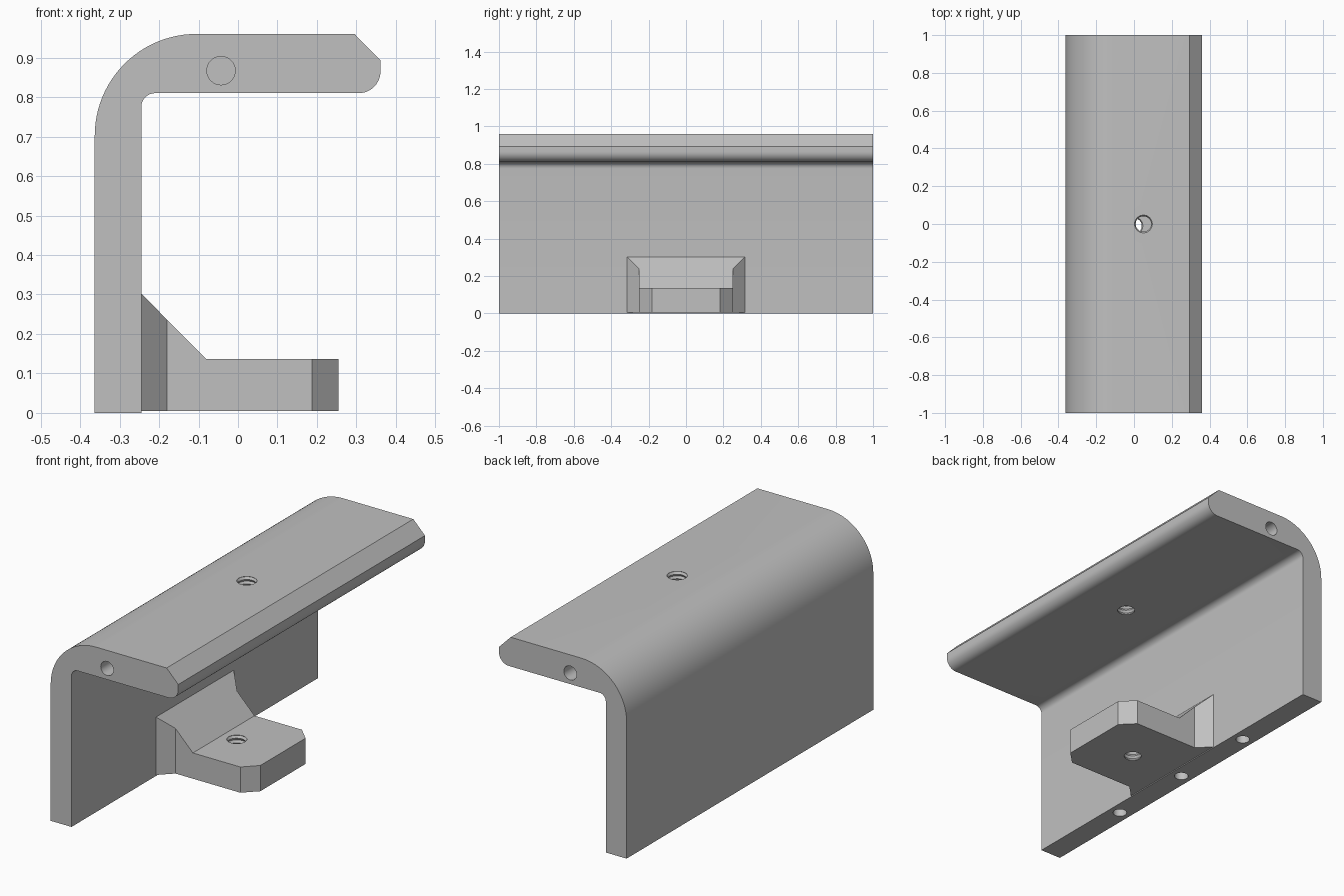
import bpy, bmesh
from math import sin, cos, pi, radians
from mathutils import Matrix, Vector

cube = bpy.data.objects.get("Cube")
if cube:
    bpy.data.objects.remove(cube, do_unlink=True)

grey = bpy.data.materials.new("plain grey")
grey.use_nodes = True
colour = (0.53, 0.53, 0.53, 1)
grey.diffuse_color = colour
grey.node_tree.nodes["Principled BSDF"].inputs["Base Color"].default_value = colour


def finish(name, bm):
    bmesh.ops.recalc_face_normals(bm, faces=bm.faces)
    mesh = bpy.data.meshes.new(name)
    bm.to_mesh(mesh)
    bm.free()
    mesh.materials.append(grey)
    obj = bpy.data.objects.new(name, mesh)
    bpy.context.collection.objects.link(obj)
    return obj


def prism(name, points, offset):
    """Extrude a closed outline of 3D points along an offset."""
    bm = bmesh.new()
    face = bm.faces.new([bm.verts.new(p) for p in points])
    grown = bmesh.ops.extrude_face_region(bm, geom=[face])["geom"]
    verts = [g for g in grown if isinstance(g, bmesh.types.BMVert)]
    bmesh.ops.translate(bm, vec=Vector(offset), verts=verts)
    return finish(name, bm)


def arc(cx, cz, r, start, end, steps):
    angles = [radians(start + (end - start) * i / steps) for i in range(steps + 1)]
    return [(cx + r * cos(a), cz + r * sin(a)) for a in angles]


def drill(name, centre, radius, depth, axis="Z"):
    bm = bmesh.new()
    turn = Matrix.Rotation(pi / 2, 4, "X") if axis == "Y" else Matrix()
    bmesh.ops.create_cone(bm, cap_ends=True, segments=32, radius1=radius,
                          radius2=radius, depth=depth,
                          matrix=Matrix.Translation(centre) @ turn)
    return finish(name, bm)


def thread_cutter(name, x, y, bottom, top, minor=0.041, major=0.048, pitch=0.022):
    """Stacked zigzag rings that leave thread ridges in a hole."""
    bm = bmesh.new()
    count = int((top - bottom) / pitch * 2)
    rings = []
    for i in range(count + 1):
        r = major if i % 2 == 0 else minor
        z = bottom + (top - bottom) * i / count
        rings.append([bm.verts.new((x + r * cos(2 * pi * k / 32),
                                    y + r * sin(2 * pi * k / 32), z)) for k in range(32)])
    for low, high in zip(rings, rings[1:]):
        for k in range(32):
            n = (k + 1) % 32
            bm.faces.new((low[k], low[n], high[n], high[k]))
    bm.faces.new(rings[0])
    bm.faces.new(rings[-1])
    return finish(name, bm)


def boolean(target, tool, operation):
    mod = target.modifiers.new(operation, "BOOLEAN")
    mod.operation, mod.object, mod.solver = operation, tool, "EXACT"
    bpy.context.view_layer.objects.active = target
    bpy.ops.object.modifier_apply(modifier=mod.name)
    bpy.data.objects.remove(tool, do_unlink=True)


# Bent plate: wall, rounded corner and top flange
outline = [(-0.363, 0), (-0.363, 0.70)]
outline += arc(-0.105, 0.702, 0.258, 180, 90, 24)[1:]
outline += [(0.295, 0.96), (0.361, 0.893)]
outline += arc(0.306, 0.865, 0.055, 0, -90, 10)
outline += arc(-0.21, 0.775, 0.035, 90, 180, 8)
outline += [(-0.245, 0)]
plate = prism("bent_plate", [(x, -1, z) for x, z in outline], (0, 2, 0))

# Mounting tab: side profile with a sloped rib, trimmed by its chamfered plan
side = [(-0.245, 0.005), (0.255, 0.005), (0.255, 0.137), (-0.081, 0.137), (-0.245, 0.302)]
tab = prism("mounting_tab", [(x, -0.4, z) for x, z in side], (0, 0.8, 0))
half = [(-0.3, 0.315), (-0.245, 0.315), (-0.18, 0.25), (0.188, 0.25), (0.3, 0.138)]
plan = half + [(x, -y) for x, y in reversed(half)]
boolean(tab, prism("plan_cutter", [(x, y, -0.1) for x, y in plan], (0, 0, 0.6)), "INTERSECT")

# Threaded holes through the flange and the tab
boolean(plate, thread_cutter("flange_thread", 0.05, 0, 0.80, 0.97), "DIFFERENCE")
boolean(tab, thread_cutter("tab_thread", 0.0, -0.01, -0.005, 0.147), "DIFFERENCE")

# Plain blind holes in the flange ends and along the wall's bottom edge
for end in (-1, 1):
    boolean(plate, drill("end_hole", (-0.043, end, 0.867), 0.036, 0.5, "Y"), "DIFFERENCE")
for y in (-0.47, 0, 0.47):
    boolean(plate, drill("bottom_hole", (-0.304, y, 0), 0.034, 0.5), "DIFFERENCE")

# Smooth the curves and keep the edges sharp
for obj in (plate, tab):
    bpy.ops.object.select_all(action="DESELECT")
    obj.select_set(True)
    bpy.context.view_layer.objects.active = obj
    bpy.ops.object.shade_smooth_by_angle(angle=radians(25))
